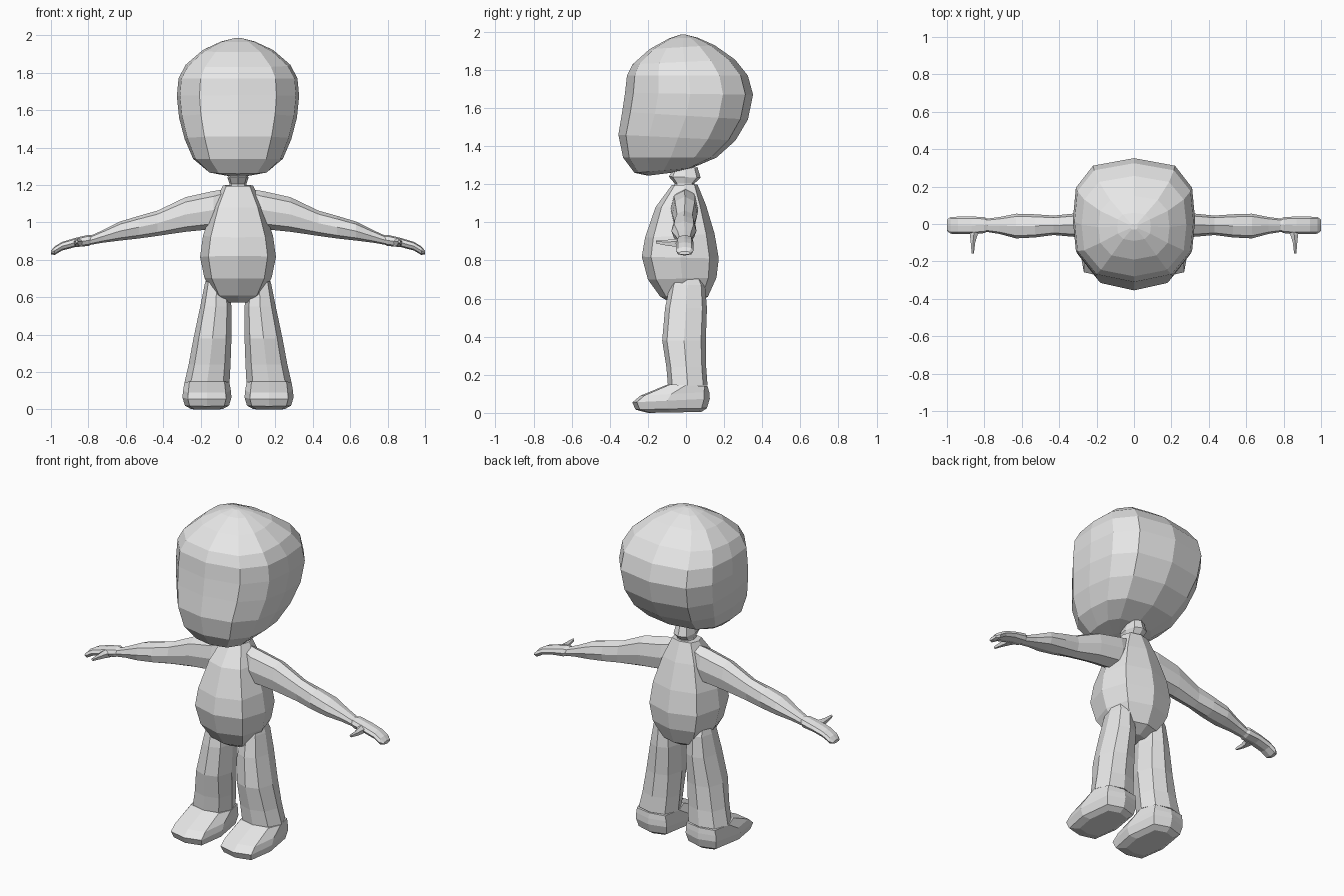
import bpy, bmesh, math
from mathutils import Vector

grey = bpy.data.materials.new("light_grey")
grey.diffuse_color = (0.8, 0.8, 0.8, 1)


def loft(name, rings):
    """Skin a list of equal-length point rings and cap both ends."""
    bm = bmesh.new()
    loops = [[bm.verts.new(p) for p in ring] for ring in rings]
    n = len(loops[0])
    for a, b in zip(loops, loops[1:]):
        for i in range(n):
            j = (i + 1) % n
            bm.faces.new((a[i], a[j], b[j], b[i]))
    bm.faces.new(loops[0])
    bm.faces.new(loops[-1])
    bmesh.ops.recalc_face_normals(bm, faces=bm.faces)
    mesh = bpy.data.meshes.new(name)
    bm.to_mesh(mesh)
    bm.free()
    mesh.materials.append(grey)
    obj = bpy.data.objects.new(name, mesh)
    bpy.context.collection.objects.link(obj)
    return obj


def closed(half):
    """Mirror a half outline (front to back) into a full outline."""
    return half + [(-x, y) for x, y in half[-2:0:-1]]


def level_ring(shape, yf, zf, yb, zb, hw, cx=0.0):
    """Ring spanning front point (yf, zf) to back point (yb, zb), half width hw."""
    pts = []
    for u, v in shape:
        t = (v + 1) / 2
        pts.append(Vector((cx + u * hw, yf + (yb - yf) * t, zf + (zb - zf) * t)))
    return pts


HEAD = closed([(0, -1), (.63, -.87), (.95, -.48), (1, .02), (.95, .53), (.67, .88), (0, 1)])
BODY = closed([(0, -1), (.78, -.76), (1, 0), (.78, .76), (0, 1)])
LIMB = closed([(0, -1), (.72, -.78), (1, 0), (.72, .78), (0, 1)])
FOOT = closed([(0, -1), (.78, -.88), (1, -.1), (.78, .85), (0, 1)])

# Head: front y, front z, back y, back z, half width
loft("head", [level_ring(HEAD, *r) for r in [
    (-.20, 1.245, -.08, 1.26, .06),
    (-.27, 1.26, .03, 1.285, .16),
    (-.33, 1.34, .16, 1.34, .24),
    (-.355, 1.46, .26, 1.43, .285),
    (-.335, 1.58, .325, 1.54, .315),
    (-.32, 1.68, .352, 1.67, .327),
    (-.31, 1.77, .325, 1.77, .318),
    (-.28, 1.83, .257, 1.855, .28),
    (-.19, 1.91, .15, 1.93, .19),
    (-.09, 1.965, .06, 1.97, .09),
    (-.03, 1.985, .0, 1.985, .02)]])

# Neck
loft("neck", [level_ring(BODY, *r) for r in [
    (-.06, 1.17, .05, 1.17, .05),
    (-.06, 1.205, .045, 1.205, .045),
    (-.09, 1.24, .077, 1.235, .056),
    (-.07, 1.275, .06, 1.29, .045)]])

# Torso
loft("torso", [level_ring(BODY, *r) for r in [
    (-.07, .573, .05, .573, .06),
    (-.135, .61, .115, .61, .13),
    (-.20, .70, .16, .71, .18),
    (-.232, .82, .172, .81, .203),
    (-.215, .92, .15, .94, .187),
    (-.16, 1.08, .105, 1.09, .135),
    (-.075, 1.195, .06, 1.20, .08)]])

# Legs: z, inner x, outer x, front y, back y
LEG = [(.71, .075, .165, -.065, .08), (.67, .05, .178, -.085, .10),
       (.55, .035, .202, -.11, .11), (.38, .035, .238, -.125, .104),
       (.24, .04, .264, -.103, .106), (.145, .045, .286, -.095, .113)]
# Feet: front y, front z, back y, back z, half width
FEET = [(-.095, .15, .113, .14, .120), (-.24, .09, .122, .11, .128),
        (-.282, .055, .125, .075, .131), (-.265, .017, .11, .025, .118),
        (-.20, 0, .08, .005, .085)]

# Arms: x, top z, bottom z, half depth, centre y
ARM = [(.05, 1.18, 1.04, .045, 0), (.13, 1.168, .965, .072, -.008),
       (.28, 1.135, .95, .066, -.006), (.43, 1.063, .928, .052, -.007),
       (.53, 1.035, .914, .062, -.01), (.63, 1.005, .903, .066, -.011),
       (.72, .96, .892, .045, -.008), (.79, .928, .88, .035, -.007)]
HAND = [(.775, .93, .885, .028, -.007), (.80, .934, .874, .043, -.006),
        (.87, .917, .868, .047, -.007), (.94, .896, .850, .046, -.007),
        (.98, .872, .826, .045, -.007), (1.0, .848, .830, .03, -.007)]
# Thumb: y, centre x, half width, centre z, half height
THUMB = [(-.03, .85, .03, .893, .022), (-.06, .857, .02, .893, .02),
         (-.10, .861, .012, .893, .015), (-.157, .862, .006, .897, .008)]


def arm_ring(s, x, top, bottom, hy, cy):
    mid, half = (top + bottom) / 2, (top - bottom) / 2
    return [Vector((s * x, cy + v * hy, mid + u * half)) for u, v in LIMB]


for s, side in ((-1, "right"), (1, "left")):
    loft(side + "_leg", [level_ring(LIMB, yf, z, yb, z, (xo - xi) / 2, s * (xi + xo) / 2)
                         for z, xi, xo, yf, yb in LEG])
    loft(side + "_foot", [level_ring(FOOT, *r, cx=s * .166) for r in FEET])
    loft(side + "_arm", [arm_ring(s, *r) for r in ARM])
    loft(side + "_hand", [arm_ring(s, *r) for r in HAND])
    loft(side + "_thumb", [[Vector((s * (cx + a * hw), y, cz + b * hz))
                            for a, b in ((0, 1), (1, .3), (.7, -1), (-.7, -1), (-1, .3))]
                           for y, cx, hw, cz, hz in THUMB])
